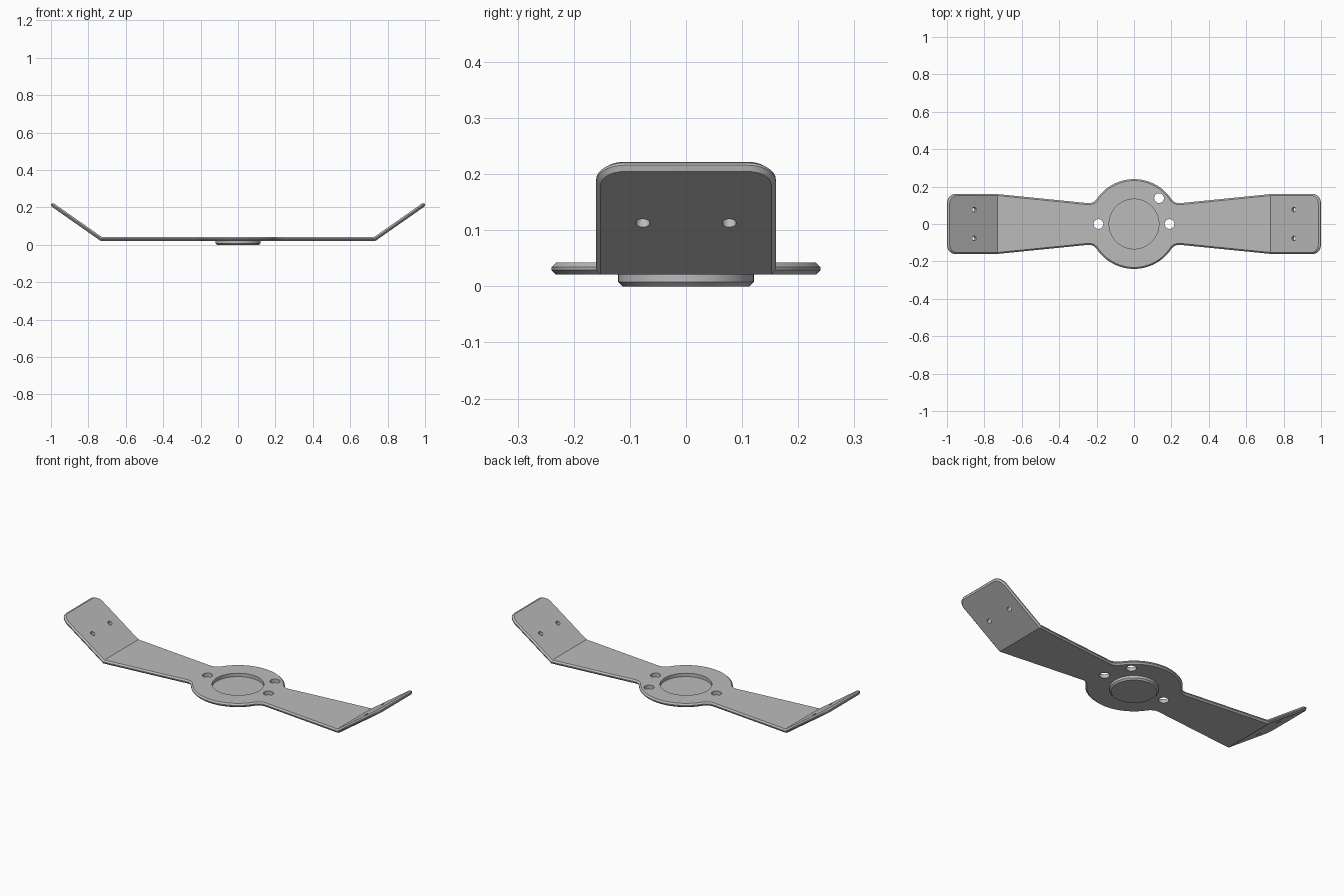
import bpy, bmesh, math
from mathutils import Vector

if "Cube" in bpy.data.objects:
    bpy.data.objects.remove(bpy.data.objects["Cube"], do_unlink=True)

THICK, MID = 0.021, 0.0315          # sheet thickness and mid height
HUB, BEND, WIDE = 0.24, 0.732, 0.16  # hub radius, bend position, half width
ANGLE = math.radians(35)
FLANGE = (1 - BEND - 0.002) / math.cos(ANGLE)
CHAMFER = 0.008

steel = bpy.data.materials.new("grey steel")
steel.use_nodes = True
steel.diffuse_color = (0.5, 0.5, 0.5, 1)
steel.node_tree.nodes["Principled BSDF"].inputs["Base Color"].default_value = (0.5, 0.5, 0.5, 1)


def make_object(name, bm):
    bmesh.ops.recalc_face_normals(bm, faces=bm.faces)
    mesh = bpy.data.meshes.new(name)
    bm.to_mesh(mesh)
    bm.free()
    mesh.materials.append(steel)
    obj = bpy.data.objects.new(name, mesh)
    bpy.context.collection.objects.link(obj)
    return obj


def arc(center, radius, start, end, steps):
    return [Vector((center[0] + radius * math.cos(a), center[1] + radius * math.sin(a)))
            for a in (start + (end - start) * i / steps for i in range(steps + 1))]


def quarter_outline():
    # Hub arc, fillet into the tapered arm, then the rounded flange corner
    fillet = 0.05
    neck, corner = Vector((0.25, 0.112)), Vector((BEND, WIDE))
    along = (corner - neck).normalized()
    normal = Vector((-along.y, along.x))
    height = normal.dot(neck) + fillet
    c = along * math.sqrt((HUB + fillet) ** 2 - height ** 2) + normal * height
    toward = math.atan2(c.y, c.x)
    points = arc((0, 0), HUB, math.pi / 2, toward, 16)
    points += arc(c, fillet, toward + math.pi, math.atan2(-normal.y, -normal.x) + 2 * math.pi, 10)[1:]
    points.append(corner)
    r = 0.05
    points += arc((BEND + FLANGE - r, WIDE - r), r, math.pi / 2, 0, 8)
    return points


def extrude_outline(points, low, high):
    bm = bmesh.new()
    face = bm.faces.new([bm.verts.new((p.x, p.y, low)) for p in points])
    result = bmesh.ops.extrude_face_region(bm, geom=[face])
    verts = [v for v in result["geom"] if isinstance(v, bmesh.types.BMVert)]
    bmesh.ops.translate(bm, verts=verts, vec=(0, 0, high - low))
    bmesh.ops.recalc_face_normals(bm, faces=bm.faces)
    return bm


def chamfer(bm, heights):
    edges = [e for e in bm.edges if any(all(abs(v.co.z - h) < 1e-5 for v in e.verts) for h in heights)]
    bmesh.ops.bevel(bm, geom=edges, offset=CHAMFER, segments=1, affect="EDGES", profile=0.5)


# Sheet blank, chamfered all around
q = quarter_outline()
right_half = q + [Vector((p.x, -p.y)) for p in reversed(q)]
outline = right_half + [Vector((-p.x, p.y)) for p in reversed(right_half)][1:-1]
low, high = MID - THICK / 2, MID + THICK / 2
bm = extrude_outline(outline, low, high)
chamfer(bm, (low, high))

# Fold both end flanges upward with a mitred bend
for side in (-1, 1):
    bmesh.ops.bisect_plane(bm, geom=bm.verts[:] + bm.edges[:] + bm.faces[:],
                           dist=0.002, plane_co=(side * BEND, 0, 0), plane_no=(1, 0, 0))
for v in bm.verts:
    side = math.copysign(1, v.co.x)
    d, h = abs(v.co.x) - BEND, v.co.z - MID
    if abs(d) < 0.003:
        v.co.x = side * (BEND - h * math.tan(ANGLE / 2))
    elif d > 0:
        v.co.x = side * (BEND + d * math.cos(ANGLE) - h * math.sin(ANGLE))
        v.co.z = MID + d * math.sin(ANGLE) + h * math.cos(ANGLE)
plate = make_object("folded_plate", bm)


def cut(x, y, z, radius, depth, tilt=0.0, sides=32):
    bpy.ops.mesh.primitive_cylinder_add(vertices=sides, radius=radius, depth=depth,
                                        location=(x, y, z), rotation=(0, tilt, 0))
    cutter = bpy.context.object
    cutter.name = "hole_cutter"
    cutter.hide_render = True
    mod = plate.modifiers.new("hole", "BOOLEAN")
    mod.operation, mod.solver, mod.object = "DIFFERENCE", "EXACT", cutter
    bpy.context.view_layer.objects.active = plate
    bpy.ops.object.modifier_apply(modifier=mod.name)
    bpy.data.objects.remove(cutter, do_unlink=True)


# Shallow centre recess and the three hub holes
cut(0, 0, 0.073, 0.133, 0.1, sides=64)
for x, y in ((-0.19, 0), (0.19, 0), (0.134, 0.138)):
    cut(x, y, MID, 0.026, 0.1)

# Two small holes square to each flange
reach = 0.86 - BEND
for side in (-1, 1):
    for y in (-0.077, 0.077):
        cut(side * 0.86, y, MID + reach * math.tan(ANGLE), 0.0125, 0.08, -side * ANGLE, 24)

# Raised round boss beneath the hub
bm = extrude_outline(arc((0, 0), 0.121, 0, 2 * math.pi, 64)[:-1], 0, low + 0.001)
chamfer(bm, (0,))
boss = make_object("centre_boss", bm)

for obj in (plate, boss):
    bpy.ops.object.select_all(action="DESELECT")
    obj.select_set(True)
    bpy.context.view_layer.objects.active = obj
    bpy.ops.object.shade_smooth_by_angle(angle=math.radians(25))
